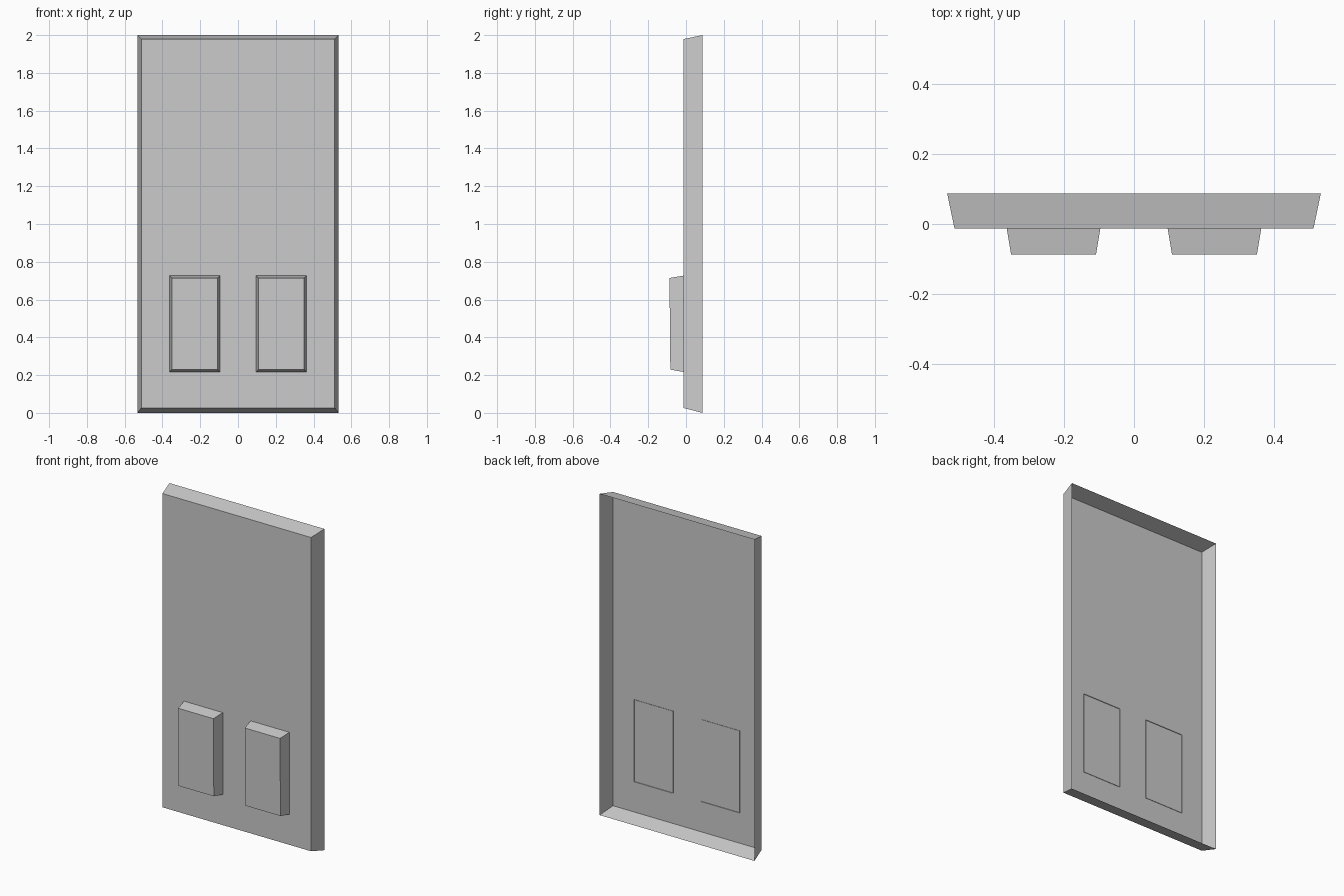
import bpy, bmesh

if "Cube" in bpy.data.objects:
    bpy.data.objects.remove(bpy.data.objects["Cube"])


def tapered_shell(name, back, front, y_back, y_front_bottom, y_front_top):
    """Open-backed tray: back/front are (x0, x1, z0, z1) rectangles."""
    def ring(rect, y_bottom, y_top):
        x0, x1, z0, z1 = rect
        return [bm.verts.new(p) for p in ((x0, y_bottom, z0), (x1, y_bottom, z0),
                                          (x1, y_top, z1), (x0, y_top, z1))]
    bm = bmesh.new()
    rear = ring(back, y_back, y_back)
    face = ring(front, y_front_bottom, y_front_top)
    bm.faces.new(face)
    for i in range(4):
        j = (i + 1) % 4
        bm.faces.new((rear[i], rear[j], face[j], face[i]))
    mesh = bpy.data.meshes.new(name)
    bm.to_mesh(mesh)
    bm.free()
    obj = bpy.data.objects.new(name, mesh)
    bpy.context.collection.objects.link(obj)
    return obj


# Main slab: flared tray, open at the back
tapered_shell("door_slab", (-0.533, 0.533, 0, 2), (-0.512, 0.512, 0.026, 1.979),
              0.0875, -0.0125, -0.0125)

# Two raised panels, slightly tilted, just piercing the slab
for side, shift in (("left", -0.2295), ("right", 0.2295)):
    tapered_shell("raised_panel_" + side,
                  (shift - 0.134, shift + 0.134, 0.216, 0.727),
                  (shift - 0.121, shift + 0.121, 0.229, 0.714),
                  -0.009, -0.083, -0.0875)
